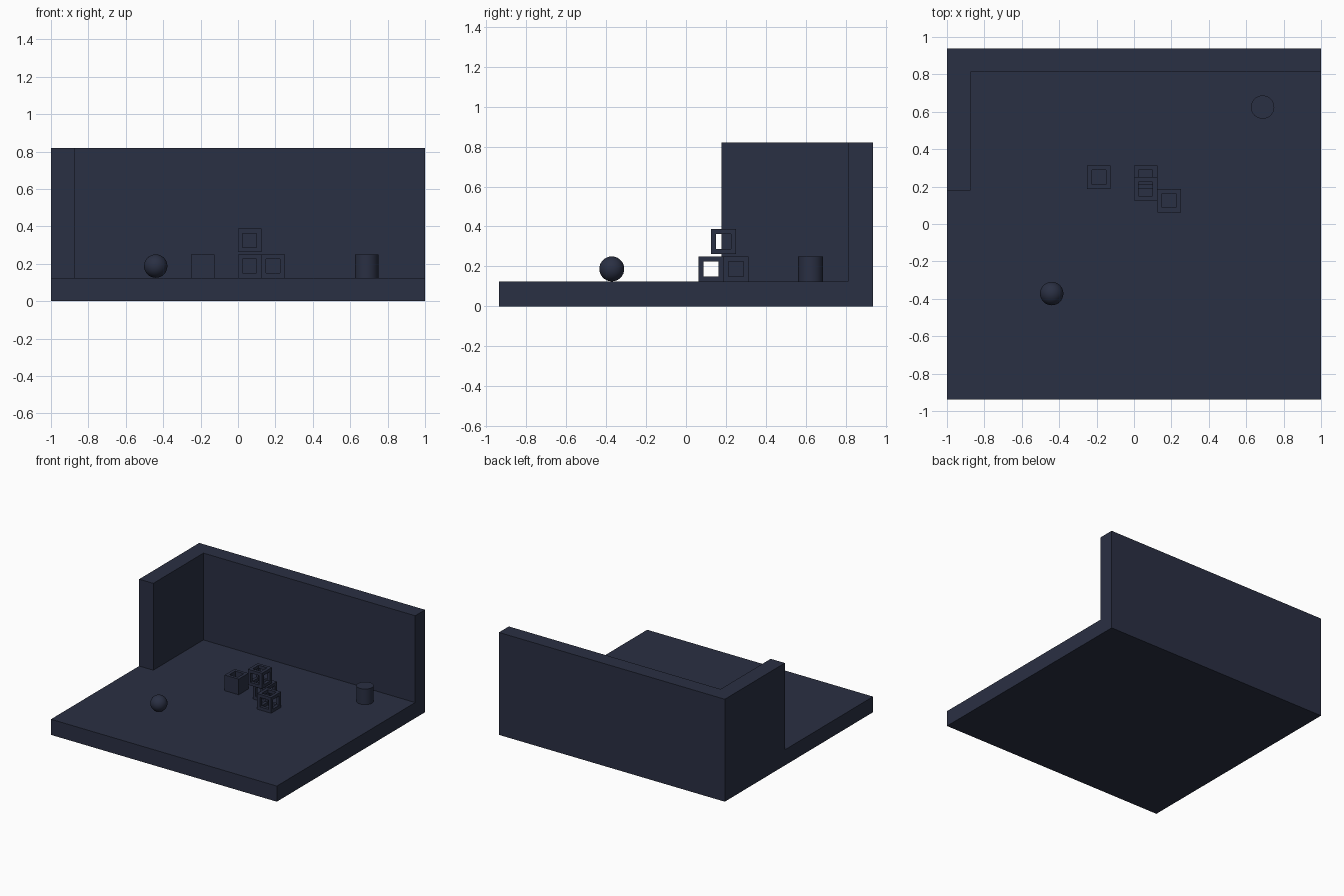
import bpy, bmesh
from mathutils import Vector

if "Cube" in bpy.data.objects:
    bpy.data.objects.remove(bpy.data.objects["Cube"])

navy = bpy.data.materials.new("navy")
navy.diffuse_color = (0.023, 0.029, 0.056, 1)
navy.use_nodes = True
navy.node_tree.nodes["Principled BSDF"].inputs["Base Color"].default_value = navy.diffuse_color


def add_mesh(name, bm, loc=(0, 0, 0)):
    me = bpy.data.meshes.new(name)
    bm.to_mesh(me)
    bm.free()
    ob = bpy.data.objects.new(name, me)
    ob.location = loc
    me.materials.append(navy)
    bpy.context.collection.objects.link(ob)
    return ob


def block_solid(name, cuts, solid, loc=(0, 0, 0)):
    """Watertight solid from a grid of cells; solid(i, j, k) says which are filled."""
    n = [len(c) - 1 for c in cuts]

    def filled(c):
        return all(0 <= c[a] < n[a] for a in range(3)) and solid(*c)

    bm = bmesh.new()
    for i in range(n[0]):
        for j in range(n[1]):
            for k in range(n[2]):
                cell = (i, j, k)
                if not filled(cell):
                    continue
                for a in range(3):
                    for side in (0, 1):
                        near = list(cell)
                        near[a] += 2 * side - 1
                        if filled(near):
                            continue
                        u, v = (a + 1) % 3, (a + 2) % 3
                        quad = []
                        for du, dv in ((0, 0), (1, 0), (1, 1), (0, 1)):
                            p = Vector()
                            p[a] = cuts[a][cell[a] + side]
                            p[u] = cuts[u][cell[u] + du]
                            p[v] = cuts[v][cell[v] + dv]
                            quad.append(bm.verts.new(p))
                        bm.faces.new(quad if side else quad[::-1])
    bmesh.ops.remove_doubles(bm, verts=bm.verts, dist=1e-5)
    bmesh.ops.dissolve_limit(bm, angle_limit=0.01, verts=bm.verts, edges=bm.edges)
    return add_mesh(name, bm, loc)


# Floor slab with full back wall and short left wall, one piece
block_solid("floor_and_walls",
            ([-1, -0.875, 1], [-0.9375, 0.178, 0.8125, 0.9375], [0, 0.125, 0.82]),
            lambda i, j, k: k == 0 or j == 2 or (i == 0 and j == 1))

# Small cubes: three open frames and one box open at the top
H, T = 0.0625, 0.025
cube_cuts = [[-H, -H + T, H - T, H]] * 3


def frame(i, j, k):
    return (i, j, k).count(1) < 2


def crate(i, j, k):
    return k == 0 or (i, j) != (1, 1)


block_solid("open_crate", cube_cuts, crate, (-0.1875, 0.25, 0.1875))
block_solid("frame_cube_rear", cube_cuts, frame, (0.0625, 0.25, 0.1875))
block_solid("frame_cube_front", cube_cuts, frame, (0.1875, 0.125, 0.1875))
block_solid("frame_cube_top", cube_cuts, frame, (0.0625, 0.1875, 0.325))


def shade(ob):
    bpy.ops.object.select_all(action='DESELECT')
    ob.select_set(True)
    bpy.context.view_layer.objects.active = ob
    bpy.ops.object.shade_smooth_by_angle()


# Ball on the floor
bm = bmesh.new()
bmesh.ops.create_uvsphere(bm, u_segments=32, v_segments=16, radius=H)
shade(add_mesh("ball", bm, (-0.44, -0.372, 0.1875)))

# Cylinder near the back right corner
bm = bmesh.new()
bmesh.ops.create_cone(bm, cap_ends=True, segments=32, radius1=H, radius2=H, depth=2 * H)
shade(add_mesh("cylinder", bm, (0.6875, 0.625, 0.1875)))
